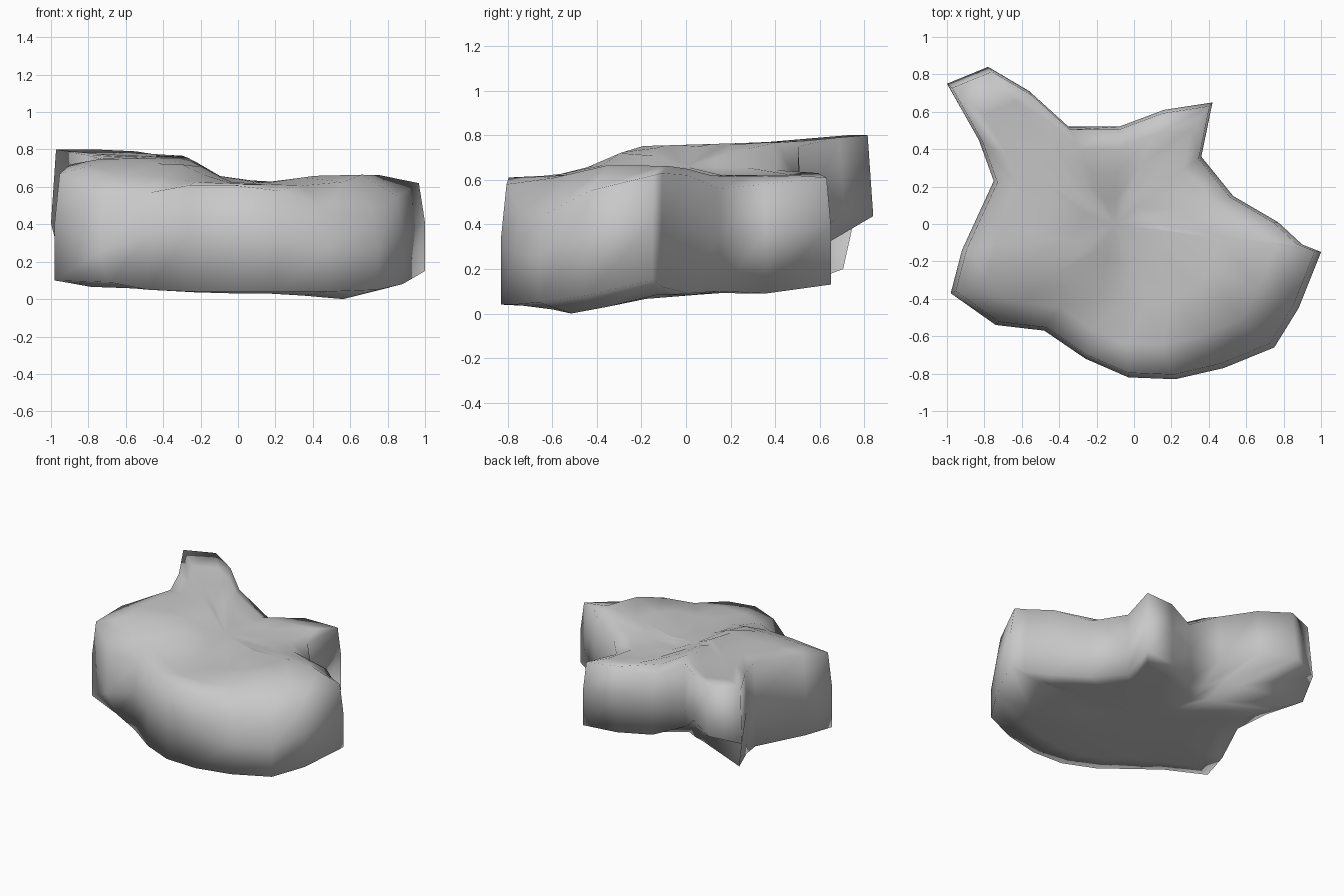
import bpy
import bmesh
from mathutils import Vector

default_cube = bpy.data.objects.get("Cube")
if default_cube:
    bpy.data.objects.remove(default_cube, do_unlink=True)

# Plan outline in hundredths: x, y, lower rim height, upper rim height
OUTLINE = [
    (-100, 75, 20, 80), (-83, 45, 17, 77), (-75, 23, 12, 75), (-92, -14, 11, 72),
    (-98, -37, 10, 67), (-74, -54, 9, 56), (-48, -57, 5, 57), (-26, -72, 4, 61),
    (-3, -82, 4, 61), (22, -83, 4, 58), (48, -77, 4, 46), (75, -66, 5, 44),
    (88, -45, 8, 55), (100, -15, 15, 62), (90, -11, 12, 63), (77, 1, 9, 62),
    (53, 15, 10, 56), (36, 36, 9, 58), (42, 65, 13, 61), (16, 61, 13, 63),
    (-8, 52, 14, 59), (-35, 52, 22, 75), (-56, 71, 28, 79), (-78, 84, 25, 80),
]
# How far the lower rim draws in under overhangs, by outline point
UNDERCUT = {0: 0.94, 5: 0.92, 21: 0.78, 22: 0.7, 23: 0.62}
CENTRE = Vector((-0.1, 0.0))
rim = [(Vector((x, y)) / 100, low / 100, high / 100, UNDERCUT.get(i, 1))
       for i, (x, y, low, high) in enumerate(OUTLINE)]


def scaled(point, factor):
    return CENTRE + (point - CENTRE) * factor


def mound(p, x, y, radius):
    return max(0, 1 - (p - Vector((x, y))).length / radius)


def top_height(p):
    """High shelf on one side, stepping down to a lower shelf with a mound."""
    shelf = 0.757 + 0.03 * p.y - 0.3 * max(0, -0.2 - p.y)
    lower = 0.62 + 0.075 * mound(p, 0.67, -0.28, 0.55)
    step = min(max((p.x + 0.28) / 0.25, 0), 1)
    return shelf + (lower - shelf) * step


def base_height(p):
    """Gently tilted underside with one low foot."""
    return 0.08 + 0.08 * p.y - 0.057 * mound(p, 0.6, -0.5, 0.4)


def lower_rim(p, low, high, tuck):
    return scaled(p, tuck), low


def middle(p, low, high, tuck):
    return p, low + (high - low) * (0.34 if tuck < 1 else 0.55)


def upper_rim(p, low, high, tuck):
    return scaled(p, 0.97), high


def top_ring(factor, blend):
    def place(p, low, high, tuck):
        q = scaled(p, factor)
        return q, high + (top_height(q) - high) * blend
    return place


def base_ring(factor, blend):
    def place(p, low, high, tuck):
        q = scaled(p, factor * tuck)
        return q, low + (base_height(q) - low) * blend
    return place


# Loft the boulder from the underside to the top
LEVELS = [base_ring(0.4, 1), base_ring(0.78, 0.8), lower_rim, middle, upper_rim,
          top_ring(0.78, 0.85), top_ring(0.52, 1), top_ring(0.25, 1)]
bm = bmesh.new()
rings = []
for place in LEVELS:
    ring = []
    for entry in rim:
        spot, height = place(*entry)
        ring.append(bm.verts.new((spot.x, spot.y, height)))
    rings.append(ring)

count = len(rim)
for below, above in zip(rings, rings[1:]):
    for i in range(count):
        j = (i + 1) % count
        bm.faces.new((below[i], below[j], above[j], above[i]))

# Close both ends with fans
for ring, height in ((rings[0], base_height), (rings[-1], top_height)):
    hub = bm.verts.new((CENTRE.x, CENTRE.y, height(CENTRE)))
    for i in range(count):
        bm.faces.new((ring[i], ring[(i + 1) % count], hub))

# Stand the boulder on the ground
lowest = min(v.co.z for v in bm.verts)
for v in bm.verts:
    v.co.z -= lowest
bmesh.ops.recalc_face_normals(bm, faces=bm.faces)
for face in bm.faces:
    face.smooth = True

mesh = bpy.data.meshes.new("boulder")
bm.to_mesh(mesh)
bm.free()
boulder = bpy.data.objects.new("boulder", mesh)
bpy.context.collection.objects.link(boulder)

# Stone colour
stone = bpy.data.materials.new("grey stone")
stone.use_nodes = True
colour = (0.58, 0.58, 0.58, 1)
stone.diffuse_color = colour
for node in stone.node_tree.nodes:
    if node.type == "BSDF_PRINCIPLED":
        node.inputs["Base Color"].default_value = colour
        node.inputs["Roughness"].default_value = 0.9
mesh.materials.append(stone)
